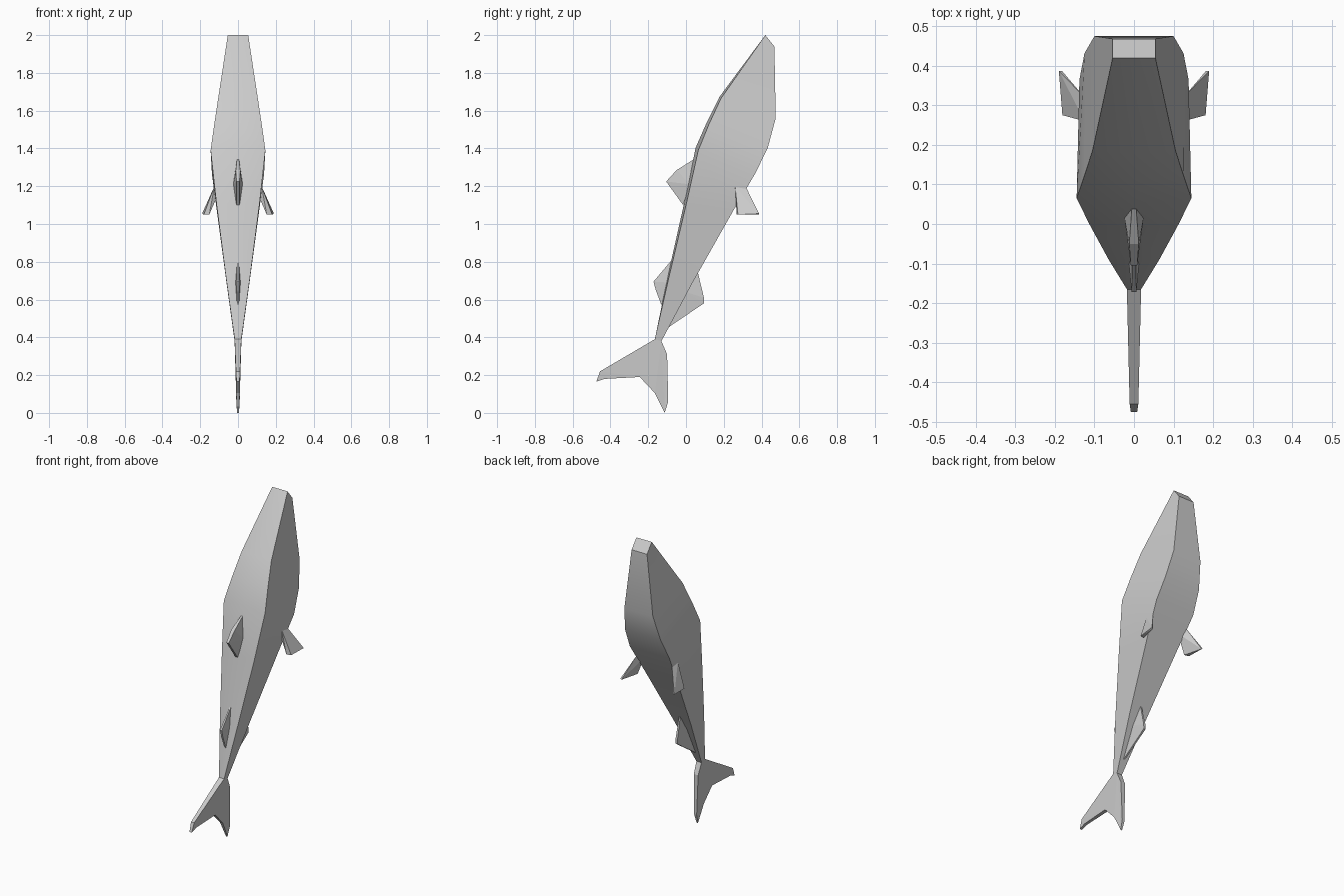
import bpy, bmesh

if "Cube" in bpy.data.objects:
    bpy.data.objects.remove(bpy.data.objects["Cube"])


def finish(name, bm, smooth=False):
    bmesh.ops.recalc_face_normals(bm, faces=bm.faces[:])
    mesh = bpy.data.meshes.new(name)
    bm.to_mesh(mesh)
    bm.free()
    obj = bpy.data.objects.new(name, mesh)
    bpy.context.collection.objects.link(obj)
    if smooth:
        bpy.context.view_layer.objects.active = obj
        obj.select_set(True)
        bpy.ops.object.shade_smooth_by_angle(angle=0.5)
        obj.select_set(False)
    return obj


def hull(name, points):
    bm = bmesh.new()
    for p in points:
        bm.verts.new(p)
    res = bmesh.ops.convex_hull(bm, input=bm.verts[:])
    junk = {v for v in res["geom_interior"] if isinstance(v, bmesh.types.BMVert)}
    if junk:
        bmesh.ops.delete(bm, geom=list(junk), context='VERTS')
    finish(name, bm)


# Body: boxy rings, each (back y, z, half width, ridge rise, belly y, z, half width)
stations = [
    (0.42, 2.00, 0.054, 0.0, 0.468, 1.94, 0.054),
    (0.185, 1.665, 0.105, 0.008, 0.475, 1.56, 0.10),
    (0.12, 1.525, 0.126, 0.011, 0.432, 1.40, 0.125),
    (0.065, 1.39, 0.145, 0.014, 0.365, 1.265, 0.138),
    (0.0, 1.10, 0.113, 0.010, 0.25, 1.07, 0.112),
    (-0.09, 0.72, 0.064, 0.006, 0.035, 0.69, 0.061),
    (-0.165, 0.39, 0.018, 0.0, -0.13, 0.38, 0.018),
]
bm = bmesh.new()
rings = []
for dy, dz, dw, rise, by, bz, bw in stations:
    pts = [(-dw, dy, dz), (0, dy - rise, dz + rise), (dw, dy, dz),
           (bw, by, bz), (-bw, by, bz)]
    rings.append([bm.verts.new(p) for p in pts])
for a, b in zip(rings, rings[1:]):
    for i in range(5):
        j = (i + 1) % 5
        bm.faces.new((a[i], a[j], b[j], b[i]))
bm.faces.new(rings[0])
bm.faces.new(rings[-1])
finish("body", bm, smooth=True)

# Tail fin: forked outline (y, z, half thickness)
outline = [(-0.165, 0.39, 0.018), (-0.455, 0.22, 0.011), (-0.475, 0.165, 0.008),
           (-0.43, 0.18, 0.009), (-0.245, 0.19, 0.012), (-0.165, 0.105, 0.010),
           (-0.113, 0.0, 0.005), (-0.094, 0.06, 0.009), (-0.10, 0.31, 0.015),
           (-0.13, 0.38, 0.018)]
bm = bmesh.new()
sides = [[bm.verts.new((s * t, y, z)) for y, z, t in outline] for s in (-1, 1)]
n = len(outline)
for i in range(n):
    j = (i + 1) % n
    bm.faces.new((sides[0][i], sides[0][j], sides[1][j], sides[1][i]))
for side in sides:
    bm.faces.new(side)
bmesh.ops.triangulate(bm, faces=[f for f in bm.faces if len(f.verts) > 4])
finish("tail_fin", bm)

# Centre fins: (y, z, half thickness)
fins = {
    "front_dorsal_fin": [(0.045, 1.345, 0.005), (0.02, 1.21, 0.025), (-0.015, 1.10, 0.008),
                         (-0.05, 1.285, 0.012), (-0.105, 1.225, 0.008)],
    "rear_dorsal_fin": [(-0.075, 0.81, 0.004), (-0.09, 0.69, 0.014), (-0.13, 0.57, 0.005),
                        (-0.172, 0.695, 0.006), (-0.16, 0.65, 0.006)],
    "anal_fin": [(0.06, 0.755, 0.004), (0.0, 0.64, 0.014), (-0.09, 0.455, 0.005),
                 (0.095, 0.61, 0.007), (0.095, 0.58, 0.006)],
}
for name, pts in fins.items():
    hull(name, [(s * t, y, z) for y, z, t in pts for s in (-1, 1)])

# Paired side fins
side_fin = [(0.125, 0.26, 1.20), (0.125, 0.32, 1.19), (0.10, 0.275, 1.17),
            (0.152, 0.268, 1.05), (0.181, 0.275, 1.05),
            (0.182, 0.387, 1.05), (0.19, 0.387, 1.055)]
for s, label in ((-1, "left"), (1, "right")):
    hull(label + "_pectoral_fin", [(s * x, y, z) for x, y, z in side_fin])
